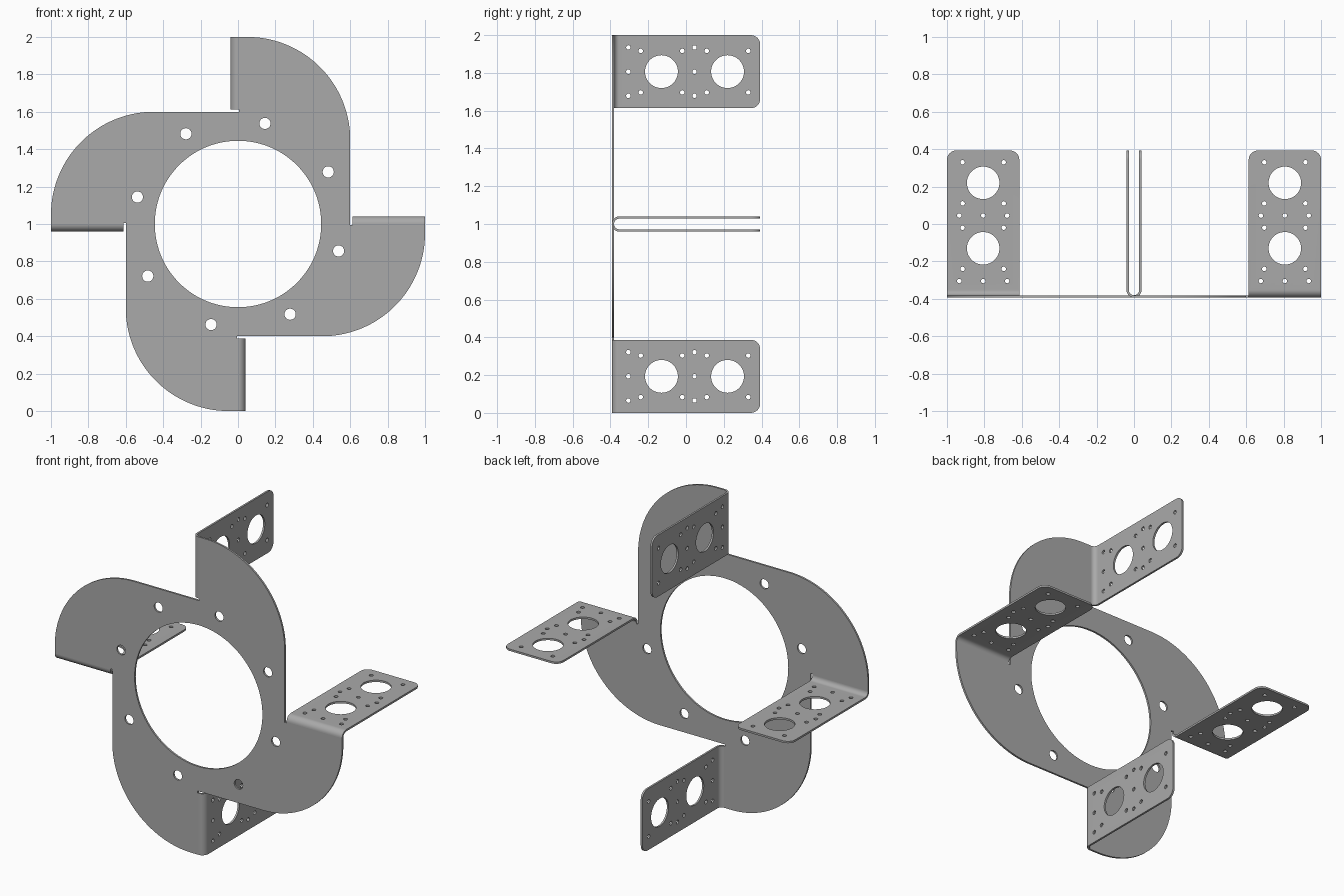
import bpy, bmesh
from math import sin, cos, pi, radians
from mathutils import Matrix, Vector

cube = bpy.data.objects.get("Cube")
if cube:
    bpy.data.objects.remove(cube, do_unlink=True)

THICK = 0.012
FRONT, BACK = -0.393, 0.393
BEND = 0.04                   # outer bend radius
ROOT, TIP = 0.613, 1.0        # radial extent of each flange
BEND_END = FRONT + BEND
SPIN = [Matrix.Rotation(k * pi / 2, 4, 'Y') for k in range(4)]
LIFT = Matrix.Translation((0, 0, 1))

steel = bpy.data.materials.new("grey steel")
steel.use_nodes = True
GREY = (0.4, 0.4, 0.4, 1)
steel.diffuse_color = GREY
steel.node_tree.nodes["Principled BSDF"].inputs["Base Color"].default_value = GREY


def arc(cx, cy, r, start, end, n):
    """Points along an arc, angles in degrees."""
    angles = [radians(start + (end - start) * i / n) for i in range(n + 1)]
    return [(cx + r * cos(a), cy + r * sin(a)) for a in angles]


def circle(cx, cy, r, n):
    return arc(cx, cy, r, 0, 360, n)[:-1]


def sheet(loops):
    """Flat sheet mesh: first loop is the outline, the others are holes."""
    curve = bpy.data.curves.new("outline", 'CURVE')
    curve.dimensions = '2D'
    curve.fill_mode = 'BOTH'
    curve.extrude = THICK / 2
    for loop in loops:
        spline = curve.splines.new('POLY')
        spline.points.add(len(loop) - 1)
        for point, (x, y) in zip(spline.points, loop):
            point.co = (x, y, 0, 1)
        spline.use_cyclic_u = True
    helper = bpy.data.objects.new("outline", curve)
    bpy.context.collection.objects.link(helper)
    graph = bpy.context.evaluated_depsgraph_get()
    mesh = bpy.data.meshes.new_from_object(helper.evaluated_get(graph))
    bm = bmesh.new()
    bm.from_mesh(mesh)
    bpy.data.objects.remove(helper, do_unlink=True)
    bpy.data.curves.remove(curve)
    bpy.data.meshes.remove(mesh)
    return bm


def finish(name, bm, matrix):
    bmesh.ops.remove_doubles(bm, verts=bm.verts, dist=0.0002)
    # Drop the inner wall where bend and flange meet
    inner = [f for f in bm.faces if all(len(e.link_faces) > 2 for e in f.edges)]
    bmesh.ops.delete(bm, geom=inner, context='FACES_ONLY')
    bmesh.ops.recalc_face_normals(bm, faces=bm.faces)
    bm.transform(matrix)
    mesh = bpy.data.meshes.new(name)
    for f in bm.faces:
        f.smooth = True
        f.material_index = 0
    bm.to_mesh(mesh)
    bm.free()
    mesh.set_sharp_from_angle(angle=radians(30))
    mesh.materials.clear()
    mesh.materials.append(steel)
    obj = bpy.data.objects.new(name, mesh)
    bpy.context.collection.objects.link(obj)


# Pinwheel plate: one arm outline repeated by quarter turns
arm = [(0, 0.6), (0.006, 0.6), (0.006, ROOT), (0, ROOT), (0, TIP)]
arm += arc(0.05, 0.45, 0.55, 90, 0, 32)
outline = []
for k in range(4):
    turn = Matrix.Rotation(-k * pi / 2, 2)
    outline += [tuple(turn @ Vector(p)) for p in arm]
holes = [circle(0, 0, 0.445, 96)]
for k in range(8):
    a = radians(30 + 45 * k)
    holes.append(circle(0.557 * cos(a), 0.557 * sin(a), 0.03, 24))
plate = sheet([outline] + holes)
stand = Matrix.Rotation(pi / 2, 4, 'X')
finish("pinwheel_plate", plate,
       LIFT @ Matrix.Translation((0, FRONT + THICK / 2, 0)) @ stand)

# Flange layout: x runs backwards, y runs outwards along the arm
MID = (ROOT + TIP) / 2
CORNER = 0.05
flange_loops = [[(BEND_END, ROOT)]
                + arc(BACK - CORNER, ROOT + CORNER, CORNER, -90, 0, 8)
                + arc(BACK - CORNER, TIP - CORNER, CORNER, 0, 90, 8)
                + [(BEND_END, TIP)]]
for c in (-0.13, 0.22):
    flange_loops.append(circle(c, MID, 0.087, 48))
    for dx in (-0.11, 0.11):
        for dy in (-0.11, 0.11):
            flange_loops.append(circle(c + dx, MID + dy, 0.012, 16))
    for dy in (-0.128, 0, 0.128):
        flange_loops.append(circle(c - 0.175, MID + dy, 0.012, 16))


def add_bend(bm):
    """Quarter-round fold joining the plate to a flange."""
    rows = []
    for i in range(13):
        t = pi / 2 * i / 12
        rows.append([bm.verts.new((-r * sin(t), BEND_END - r * cos(t), v))
                     for r, v in ((BEND, ROOT), (BEND, TIP),
                                  (BEND - THICK, TIP), (BEND - THICK, ROOT))])
    for a, b in zip(rows, rows[1:]):
        for j in range(4):
            n = (j + 1) % 4
            bm.faces.new((a[j], a[n], b[n], b[j]))


swap = Matrix(((0, 0, 1, THICK / 2 - BEND), (1, 0, 0, 0), (0, 1, 0, 0), (0, 0, 0, 1)))
for spin, side in zip(SPIN, ("top", "left", "bottom", "right")):
    bm = sheet(flange_loops)
    bm.transform(swap)
    add_bend(bm)
    finish(side + "_flange", bm, LIFT @ spin)
